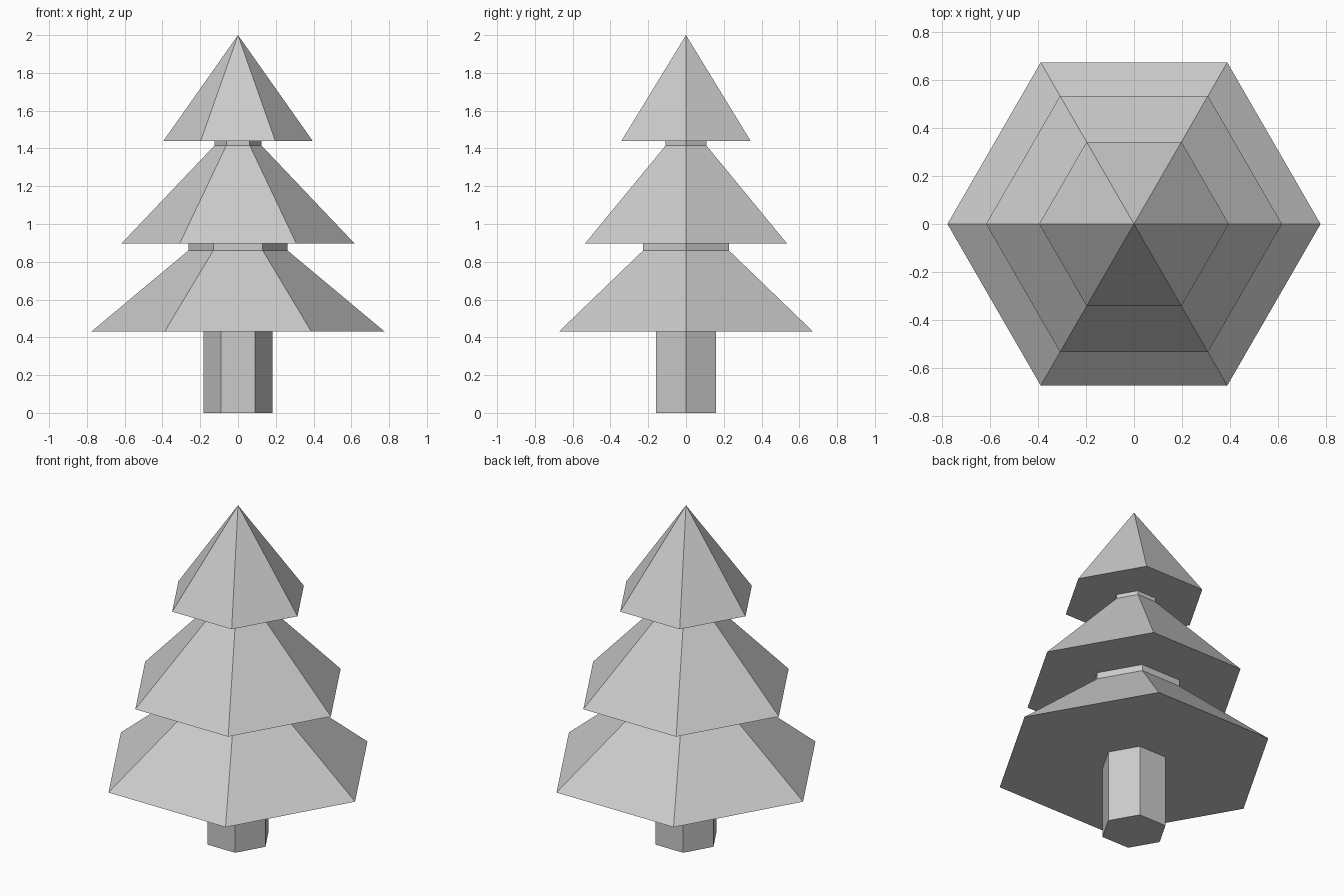
import bpy, bmesh
from math import cos, sin, pi

if "Cube" in bpy.data.objects:
    bpy.data.objects.remove(bpy.data.objects["Cube"])

SIDES = 6


def lathe(name, profile):
    """Turn a (radius, height) profile into a six-sided solid of flat faces."""
    bm = bmesh.new()
    rings = []
    for r, z in profile:
        if r == 0:
            rings.append([bm.verts.new((0, 0, z))] * SIDES)
        else:
            rings.append([bm.verts.new((r * cos(2 * pi * i / SIDES),
                                        r * sin(2 * pi * i / SIDES), z))
                          for i in range(SIDES)])
    for low, high in zip(rings, rings[1:]):
        for i in range(SIDES):
            j = (i + 1) % SIDES
            corners = [low[i], low[j], high[j], high[i]]
            bm.faces.new(list(dict.fromkeys(corners)))
    # Close the base where the profile starts on the ground
    if profile[0][1] == 0:
        bm.faces.new(rings[0][::-1])
    mesh = bpy.data.meshes.new(name)
    bm.to_mesh(mesh)
    bm.free()
    obj = bpy.data.objects.new(name, mesh)
    bpy.context.collection.objects.link(obj)
    return obj


# Trunk, ending at the underside of the lowest branches
lathe("trunk", [(0.182, 0), (0.182, 0.43)])

# Three tiers of branches, each with a flat underside and a short neck above
lathe("lower_branches", [(0.182, 0.43), (0.777, 0.43), (0.262, 0.86), (0.262, 0.898)])
lathe("middle_branches", [(0.262, 0.898), (0.616, 0.898), (0.124, 1.416), (0.124, 1.44)])
lathe("top_branches", [(0.124, 1.44), (0.395, 1.44), (0, 2.0)])
